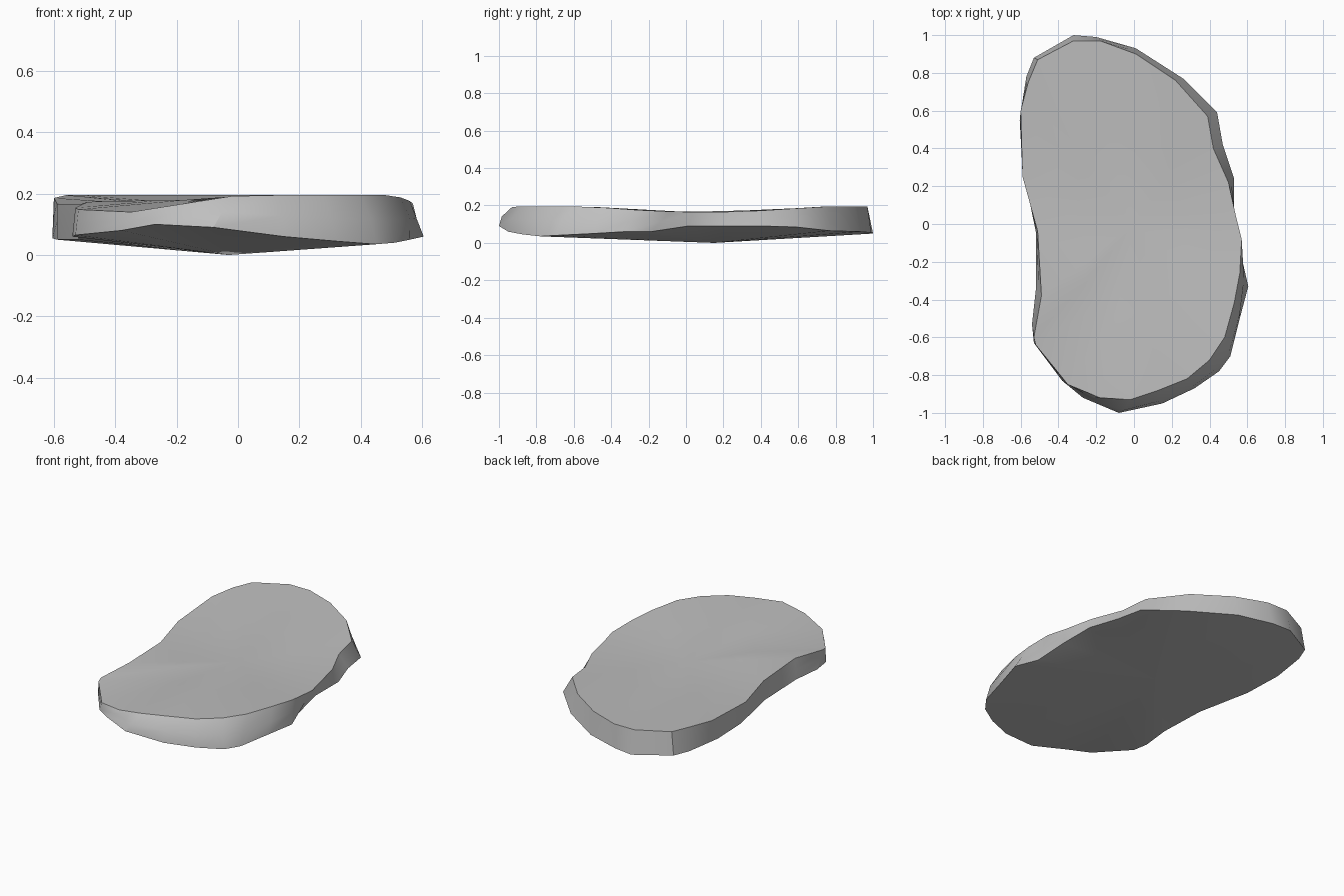
import bpy
import bmesh
from mathutils import Vector

default_cube = bpy.data.objects.get("Cube")
if default_cube:
    bpy.data.objects.remove(default_cube, do_unlink=True)


def clamp(value):
    return max(0.0, min(1.0, value))


def top_height(x, y):
    """Gentle saddle across the slab, with a dip at the front corner."""
    saddle = 0.165 + 0.03 * clamp(((y - 0.1) / 0.6) ** 2)
    dip = 0.055 * clamp(-x / 0.35) * clamp((-y - 0.3) / 0.4)
    return saddle - dip


# Rim stations in hundredths: top x, top y, bottom x, bottom y, bottom z
RIM = [
    (-2, -93, -8, -100, 9), (13, -88, 15, -95, 6), (28, -82, 32, -87, 4.5),
    (40, -72, 45, -78, 3.5), (48, -60, 51, -70, 4), (53, -42, 56, -50, 5),
    (56, -26, 60.5, -33, 6), (57, -8, 55, -19, 6), (54, 4, 53, 1, 9),
    (50, 22, 53, 24, 9), (42, 40, 47, 42, 9), (39, 57, 44, 59, 8.5),
    (22, 76, 26, 77, 6.5), (1, 90, 1, 93, 6), (-18, 97, -20, 99, 5.5),
    (-32, 97, -32, 100, 5), (-51, 87, -53, 88, 5.5), (-56, 75, -57, 78, 5.5),
    (-60, 60, -60.5, 55, 5.5), (-59, 25, -59, 30, 5), (-51, -4, -52, -4, 5),
    (-49, -38, -52, -35, 6), (-53, -60, -54, -53, 6), (-52, -64, -53, -63, 6.5),
    (-35, -85, -38, -83, 8), (-18, -92, -27, -92, 10),
]

bm = bmesh.new()
top_pts, mid_pts, low_pts, inner_pts = [], [], [], []
for tx, ty, bx, by, bz in RIM:
    top = Vector((tx / 100, ty / 100, top_height(tx / 100, ty / 100)))
    low = Vector((bx, by, bz)) / 100
    mid = top.lerp(low, 0.5)
    # Rounded belly on the front left wall
    if ty < -40 and tx > -10:
        mid += Vector((mid.x, mid.y, 0)).normalized() * 0.02
    ix, iy = top.x * 0.5, top.y * 0.5
    top_pts.append(top)
    mid_pts.append(mid)
    low_pts.append(low)
    inner_pts.append(Vector((ix, iy, top_height(ix, iy))))

rings = [[bm.verts.new(p) for p in pts]
         for pts in (low_pts, mid_pts, top_pts, inner_pts)]
crown = bm.verts.new((0, 0, top_height(0, 0)))
keel = bm.verts.new((-0.03, 0.15, 0))
count = len(RIM)

# Wall and outer top, ring by ring
for lower, upper in zip(rings, rings[1:]):
    for i in range(count):
        j = (i + 1) % count
        bm.faces.new((lower[i], lower[j], upper[j], upper[i]))

# Centre of the top and shallow pointed underside
for i in range(count):
    j = (i + 1) % count
    bm.faces.new((rings[-1][i], rings[-1][j], crown))
    bm.faces.new((rings[0][j], rings[0][i], keel))

bmesh.ops.recalc_face_normals(bm, faces=bm.faces)
mesh = bpy.data.meshes.new("flat_stone")
bm.to_mesh(mesh)
bm.free()

# Single stone colour
stone = bpy.data.materials.new("stone grey")
stone.use_nodes = True
colour = (0.52, 0.52, 0.52, 1)
stone.diffuse_color = colour
shader = next(n for n in stone.node_tree.nodes if n.type == "BSDF_PRINCIPLED")
shader.inputs["Base Color"].default_value = colour
shader.inputs["Roughness"].default_value = 0.9
mesh.materials.append(stone)

slab = bpy.data.objects.new("flat_stone", mesh)
bpy.context.collection.objects.link(slab)
bpy.ops.object.select_all(action="DESELECT")
slab.select_set(True)
bpy.context.view_layer.objects.active = slab
bpy.ops.object.shade_smooth_by_angle(angle=0.6)
